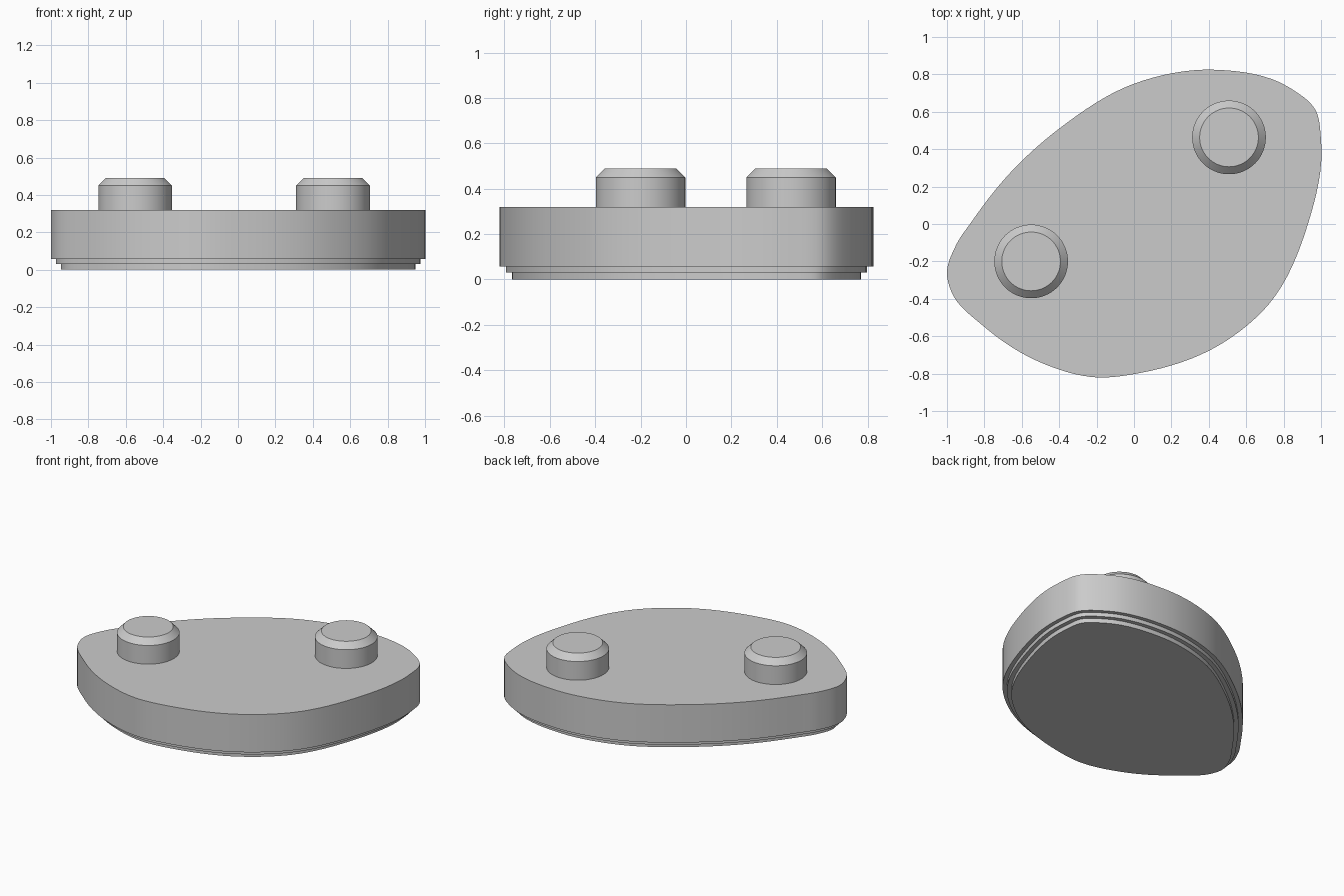
import bpy, bmesh, math
from mathutils import Vector

old = bpy.data.objects.get("Cube")
if old:
    bpy.data.objects.remove(old, do_unlink=True)

GREY = (0.6, 0.6, 0.6, 1)
grey = bpy.data.materials.new("plain grey")
grey.use_nodes = True
grey.diffuse_color = GREY
grey.node_tree.nodes["Principled BSDF"].inputs["Base Color"].default_value = GREY

# Rounded outline, counter-clockwise from the left tip
KNOTS = [Vector(p) for p in (
    (-1, -.27), (-.975, -.365), (-.8, -.55), (-.5, -.74), (-.2, -.82), (.04, -.795),
    (.46, -.645), (.72, -.43), (.93, 0), (1, .45), (.97, .61), (.83, .73),
    (.42, .825), (0, .75), (-.4, .51), (-.67, .265), (-.87, .01), (-.95, -.11))]


def smooth_loop(knots, steps=8):
    """Closed spline through the knots, with tangents weighted by spacing."""
    n = len(knots)
    tangents = []
    for i in range(n):
        a, b = knots[i] - knots[i - 1], knots[(i + 1) % n] - knots[i]
        la, lb = a.length, b.length
        tangents.append((a / la * lb + b / lb * la) / (la + lb))
    loop = []
    for i in range(n):
        p, q = knots[i], knots[(i + 1) % n]
        d = (q - p).length
        h1, h2 = p + tangents[i] * d / 3, q - tangents[(i + 1) % n] * d / 3
        for k in range(steps):
            t = k / steps
            s = 1 - t
            loop.append(p * s**3 + h1 * 3 * s * s * t + h2 * 3 * s * t * t + q * t**3)
    return loop


def inset(loop, dist):
    """Move every point inwards along its normal."""
    n = len(loop)
    result = []
    for i in range(n):
        d = (loop[(i + 1) % n] - loop[i - 1]).normalized()
        result.append(loop[i] + Vector((-d.y, d.x)) * dist)
    return result


def stack(name, rings):
    """Closed solid from a list of (outline, height) rings, bottom to top."""
    bm = bmesh.new()
    rows = [[bm.verts.new((p.x, p.y, z)) for p in loop] for loop, z in rings]
    n = len(rows[0])
    for low, high in zip(rows, rows[1:]):
        for i in range(n):
            j = (i + 1) % n
            bm.faces.new((low[i], low[j], high[j], high[i]))
    bm.faces.new(rows[0][::-1])
    bm.faces.new(rows[-1])
    mesh = bpy.data.meshes.new(name)
    bm.to_mesh(mesh)
    bm.free()
    mesh.materials.append(grey)
    obj = bpy.data.objects.new(name, mesh)
    bpy.context.collection.objects.link(obj)
    bpy.ops.object.select_all(action='DESELECT')
    obj.select_set(True)
    bpy.context.view_layer.objects.active = obj
    bpy.ops.object.shade_smooth_by_angle(angle=math.radians(30))
    return obj


def circle(x, y, r, n=64):
    return [Vector((x + r * math.cos(math.tau * i / n), y + r * math.sin(math.tau * i / n)))
            for i in range(n)]


# Body with two stepped ledges underneath
outer = smooth_loop(KNOTS)
middle, inner = inset(outer, .027), inset(outer, .055)
stack("body", [(inner, 0), (inner, .03), (middle, .03), (middle, .057),
               (outer, .057), (outer, .32)])

# Chamfered round pegs
for name, x, y in (("left_peg", .508, .463), ("right_peg", -.55, -.2)):
    wide, narrow = circle(x, y, .197), circle(x, y, .157)
    stack(name, [(wide, .31), (wide, .45), (narrow, .49)])
